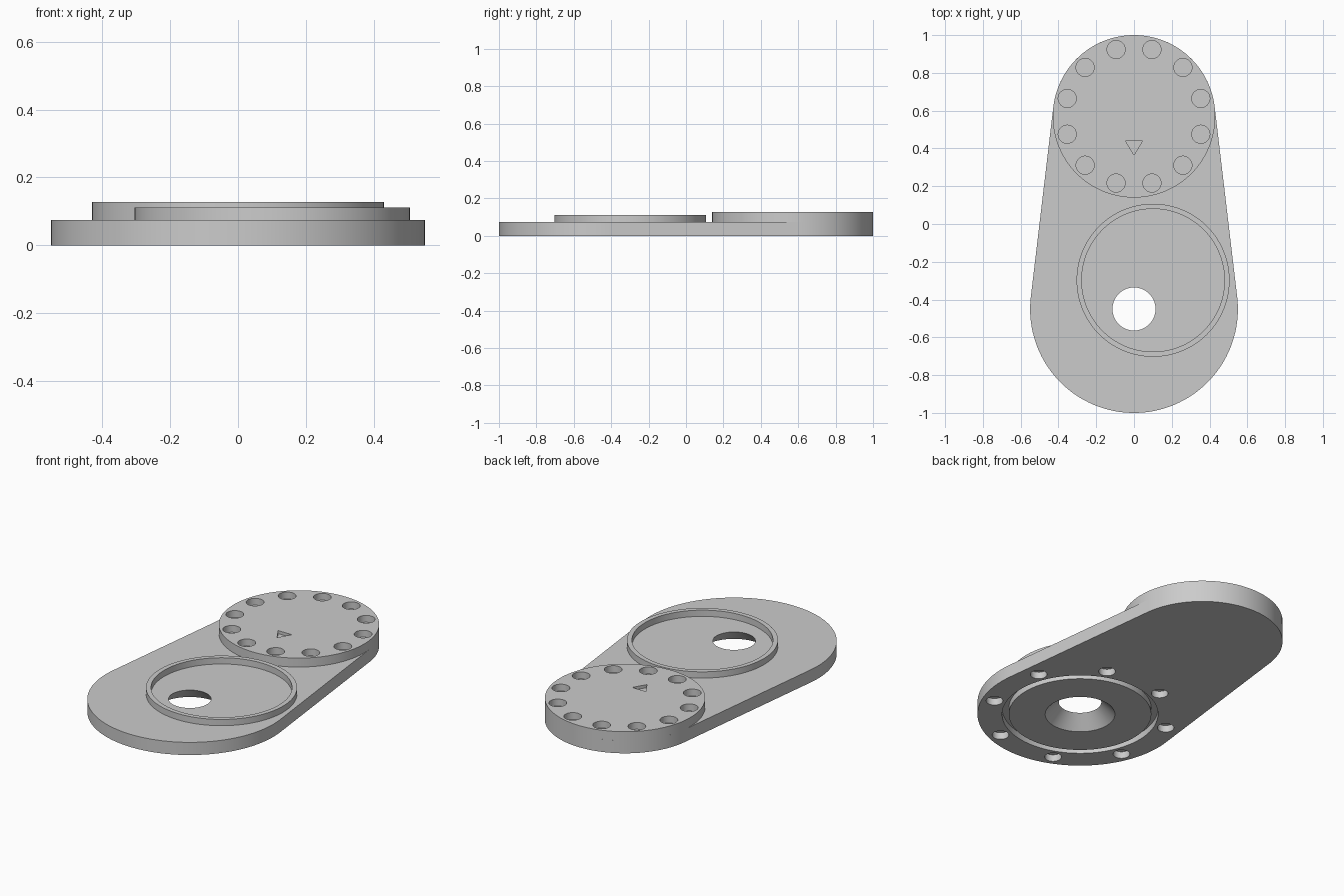
import bpy, bmesh, math

if "Cube" in bpy.data.objects:
    bpy.data.objects.remove(bpy.data.objects["Cube"])

SEG = 128
PLATE_TOP, RIM_TOP, DISC_TOP = 0.075, 0.112, 0.128
BIG = (0, -0.45, 0.55)      # x, y, radius of the wide end
SMALL = (0, 0.57, 0.43)     # x, y, radius of the narrow end

grey = bpy.data.materials.new("plain grey")
grey.diffuse_color = (0.6, 0.6, 0.6, 1)
grey.use_nodes = True
grey.node_tree.nodes["Principled BSDF"].inputs["Base Color"].default_value = grey.diffuse_color


def arc(cx, cy, r, a0=0, a1=2 * math.pi, n=SEG, closed=False):
    steps = n - 1 if closed else n
    return [(cx + r * math.cos(a0 + (a1 - a0) * i / steps),
             cy + r * math.sin(a0 + (a1 - a0) * i / steps)) for i in range(n)]


def loft(bm, loops, caps=True):
    """Skin a list of (outline, z) loops; without caps it wraps round on itself."""
    rings = [[bm.verts.new((x, y, z)) for x, y in pts] for pts, z in loops]
    n = len(rings[0])
    pairs = list(zip(rings, rings[1:]))
    if caps:
        bm.faces.new(rings[0])
        bm.faces.new(rings[-1])
    else:
        pairs.append((rings[-1], rings[0]))
    for a, b in pairs:
        for i in range(n):
            j = (i + 1) % n
            bm.faces.new((a[i], a[j], b[j], b[i]))


def prism(bm, pts, z0, z1):
    loft(bm, [(pts, z0), (pts, z1)])


def annulus(bm, cx, cy, r_in, r_out, z0, z1):
    outer, inner = arc(cx, cy, r_out), arc(cx, cy, r_in)
    loft(bm, [(outer, z0), (outer, z1), (inner, z1), (inner, z0)], caps=False)


def hole_circle(bm, cx, cy, r, count, hole_r, z0, z1):
    for k in range(count):
        a = (k + 0.5) * 2 * math.pi / count
        prism(bm, arc(cx + r * math.cos(a), cy + r * math.sin(a), hole_r, n=32), z0, z1)


def finish(name, bm):
    bmesh.ops.recalc_face_normals(bm, faces=bm.faces)
    me = bpy.data.meshes.new(name)
    bm.to_mesh(me)
    bm.free()
    me.materials.append(grey)
    ob = bpy.data.objects.new(name, me)
    bpy.context.collection.objects.link(ob)
    return ob


def activate(ob):
    bpy.ops.object.select_all(action='DESELECT')
    ob.select_set(True)
    bpy.context.view_layer.objects.active = ob


def cut(ob, cutter):
    cutter.hide_render = True
    mod = ob.modifiers.new("cut", 'BOOLEAN')
    mod.operation, mod.solver, mod.object = 'DIFFERENCE', 'EXACT', cutter
    activate(ob)
    bpy.ops.object.modifier_apply(modifier=mod.name)
    bpy.data.objects.remove(cutter)


# base plate: two round ends joined by tangent sides
tilt = math.asin((BIG[2] - SMALL[2]) / (SMALL[1] - BIG[1]))
outline = (arc(*SMALL, tilt, math.pi - tilt, 72, True)
           + arc(*BIG, math.pi - tilt, 2 * math.pi + tilt, 80, True))
bm = bmesh.new()
prism(bm, outline, 0, PLATE_TOP)
plate = finish("base_plate", bm)

# underside: countersunk through hole, ring groove and eight blind holes
bm = bmesh.new()
slope = (0.187 - 0.114) / PLATE_TOP
loft(bm, [(arc(0, -0.45, 0.187 - slope * z), z) for z in (-0.02, PLATE_TOP + 0.02)])
annulus(bm, 0, -0.45, 0.382, 0.418, -0.02, 0.038)
hole_circle(bm, 0, -0.45, 0.481, 8, 0.045, -0.02, 0.04)
cut(plate, finish("plate_cutter", bm))

# raised disc with twelve blind holes and a triangular pointer
bm = bmesh.new()
prism(bm, arc(*SMALL), PLATE_TOP, DISC_TOP)
disc = finish("raised_disc", bm)
bm = bmesh.new()
hole_circle(bm, 0, SMALL[1], 0.366, 12, 0.048, DISC_TOP - 0.04, DISC_TOP + 0.02)
prism(bm, [(-0.045, 0.44), (0, 0.365), (0.045, 0.44)], DISC_TOP - 0.018, DISC_TOP + 0.02)
cut(disc, finish("disc_cutter", bm))

# thin off-centre rim round the through hole
bm = bmesh.new()
annulus(bm, 0.101, -0.298, 0.378, 0.405, PLATE_TOP, RIM_TOP)
rim = finish("round_rim", bm)

for ob in (plate, disc, rim):
    activate(ob)
    bpy.ops.object.shade_smooth_by_angle(angle=math.radians(30))
